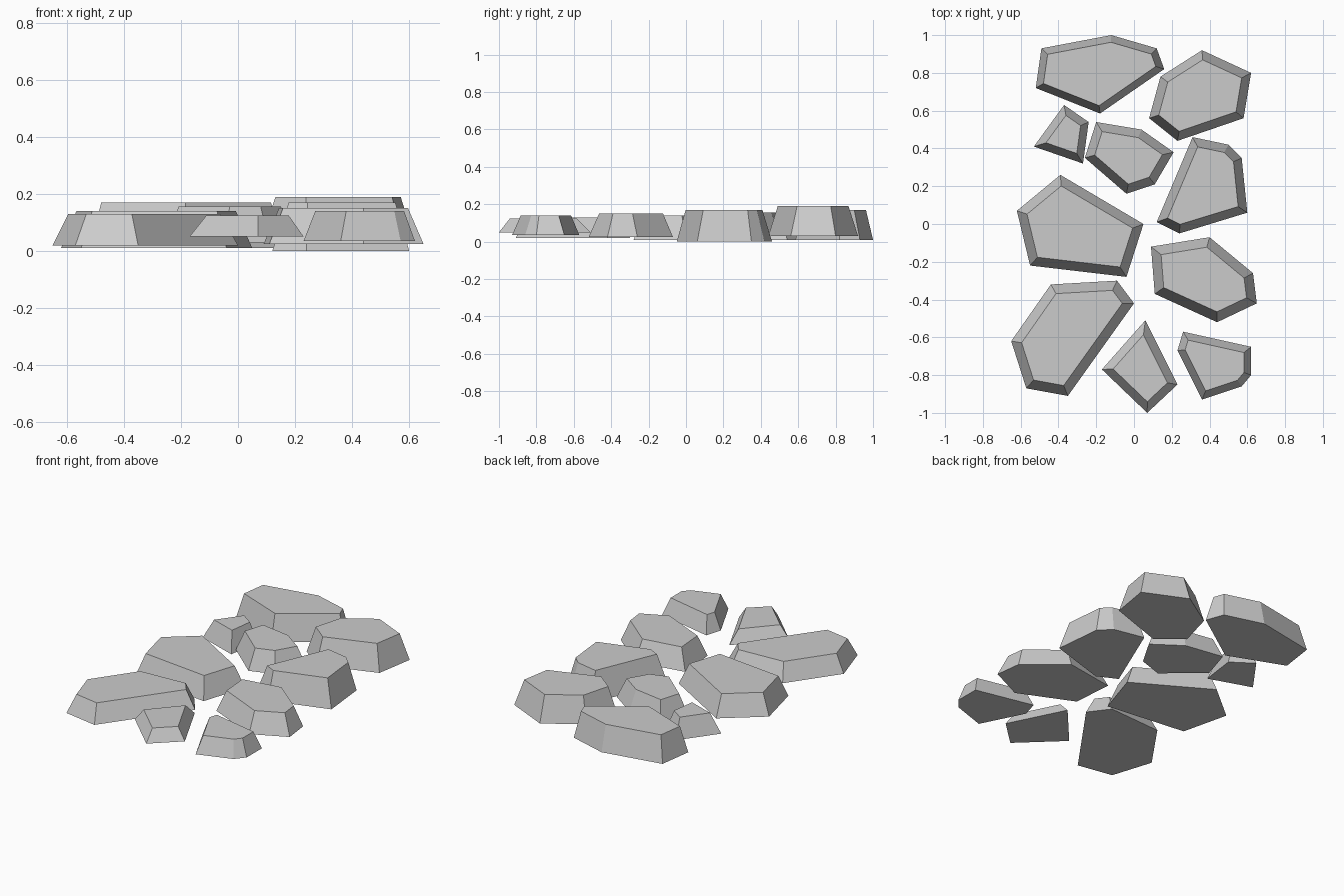
import bpy
import bmesh
from mathutils import Vector

default = bpy.data.objects.get("Cube")
if default:
    bpy.data.objects.remove(default, do_unlink=True)

# Single stone colour
grey = bpy.data.materials.new("stone_grey")
grey.use_nodes = True
colour = (0.6, 0.6, 0.6, 1)
grey.diffuse_color = colour
grey.node_tree.nodes["Principled BSDF"].inputs["Base Color"].default_value = colour


def inset_outline(points, width):
    """Move every edge of a clockwise outline inwards by the same width."""
    count = len(points)
    normals = []
    for i, p in enumerate(points):
        edge = (points[(i + 1) % count] - p).normalized()
        normals.append(Vector((edge.y, -edge.x)))
    result = []
    for i, p in enumerate(points):
        before, after = normals[i - 1], normals[i]
        result.append(p + (before + after) * width / (1 + before.dot(after)))
    return result


def stone(name, bottom, top, bevel, outline):
    """Flat stone slab with sloping sides; all sizes in hundredths."""
    base = [Vector(p) / 100 for p in outline]
    crown = inset_outline(base, bevel / 100)
    bm = bmesh.new()
    low = [bm.verts.new((p.x, p.y, bottom / 100)) for p in base]
    high = [bm.verts.new((p.x, p.y, top / 100)) for p in crown]
    bm.faces.new(low)
    bm.faces.new(high)
    for i in range(len(low)):
        bm.faces.new((low[i - 1], low[i], high[i], high[i - 1]))
    bmesh.ops.recalc_face_normals(bm, faces=bm.faces)
    mesh = bpy.data.meshes.new(name)
    bm.to_mesh(mesh)
    bm.free()
    mesh.materials.append(grey)
    bpy.context.collection.objects.link(bpy.data.objects.new(name, mesh))


# Back stones
stone("back_right_stone", 1, 17, 3.7,
      [(-12, 100), (12, 93), (16, 82), (-18, 58.5), (-52, 72), (-49, 93)])
stone("back_left_stone", 3, 19, 4.5,
      [(36, 92), (62, 80), (58, 56), (23, 44), (8, 56), (14, 78)])

# Middle stones
stone("small_right_stone", 1, 13, 4,
      [(-37, 63), (-24, 54), (-27, 32), (-53, 41)])
stone("centre_stone", 3, 15.5, 4.5,
      [(-20, 54), (4, 50), (21, 38), (11, 21), (-4, 16), (-26, 35)])
stone("middle_left_stone", 0, 17, 4.5,
      [(31, 46), (50, 42), (57, 35), (60, 6), (24, -5), (12, 1)])
stone("middle_right_stone", 1, 14, 4.8,
      [(-39, 26), (5, 0), (-4, -28), (-55, -22), (-62, 7)])

# Front stones
stone("lower_left_stone", 2.5, 15, 5,
      [(9, -12), (40, -7), (63, -26), (65, -42), (44, -52), (11, -37)])
stone("front_right_stone", 2, 13, 5,
      [(-44, -32), (-9, -30), (0, -42), (-35, -91), (-57, -87), (-65, -62)])
stone("front_centre_stone", 5, 12.5, 4.3,
      [(6, -51), (23, -85), (7, -100), (-17, -77)])
stone("front_left_stone", 3.5, 14, 3.8,
      [(26, -57), (62, -65), (62, -80), (57, -86), (36, -93), (23, -67)])
